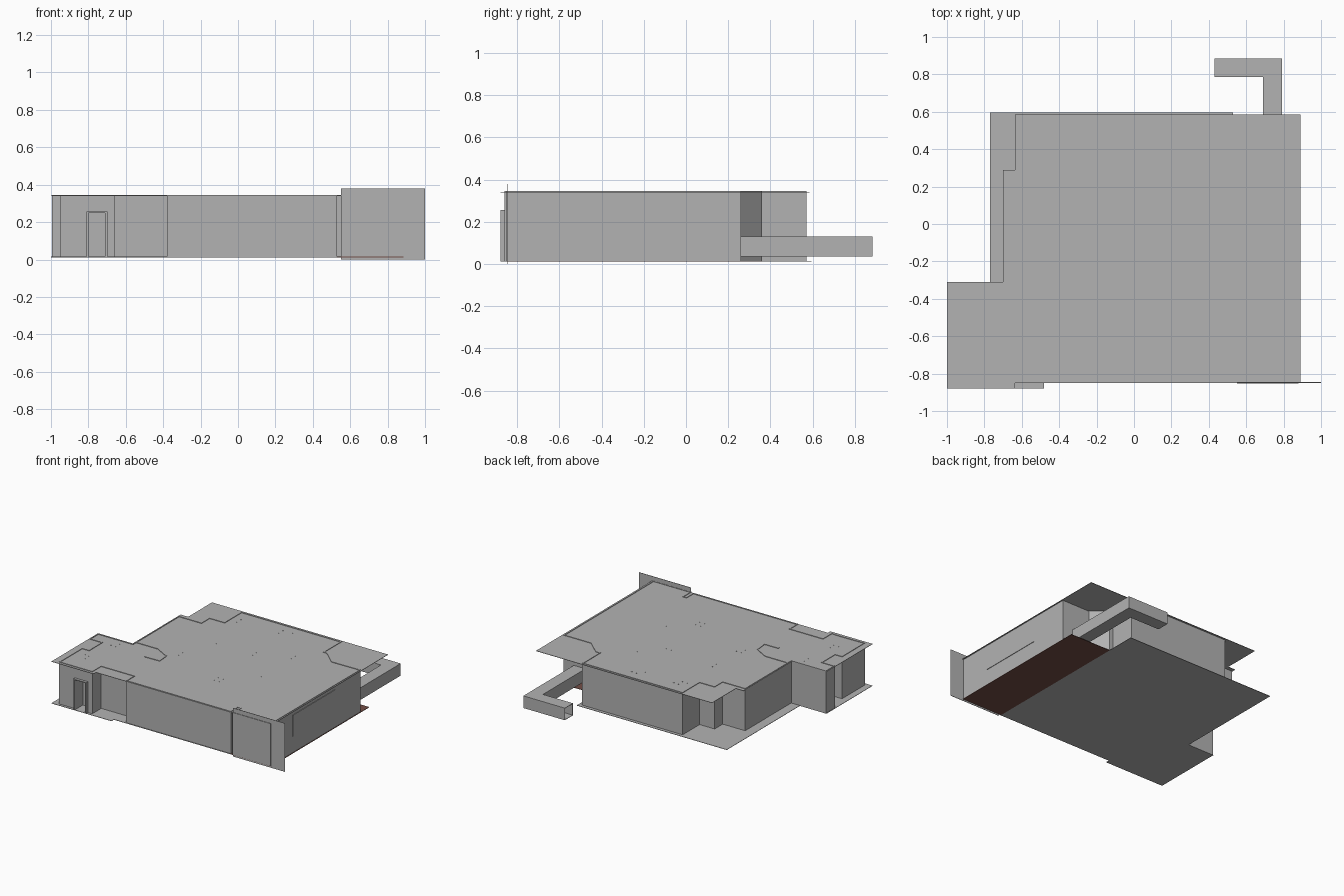
import bpy
import bmesh

cube = bpy.data.objects.get("Cube")
if cube:
    bpy.data.objects.remove(cube, do_unlink=True)


def make_material(name, colour):
    mat = bpy.data.materials.new(name)
    mat.use_nodes = True
    mat.diffuse_color = colour
    mat.node_tree.nodes["Principled BSDF"].inputs["Base Color"].default_value = colour
    return mat


GREY = make_material("plain grey", (0.45, 0.45, 0.45, 1))
BROWN = make_material("dark brown", (0.17, 0.075, 0.06, 1))

FLOOR_Z, CEILING_Z, WALL_TOP = 0.015, 0.342, 0.346


def finish(bm, name, mat):
    mesh = bpy.data.meshes.new(name)
    bm.to_mesh(mesh)
    bm.free()
    mesh.materials.append(mat)
    obj = bpy.data.objects.new(name, mesh)
    bpy.context.scene.collection.objects.link(obj)
    return obj


def slab(name, outline, bottom, top, mat=GREY):
    """Closed prism over a flat outline."""
    bm = bmesh.new()
    base = bm.faces.new([bm.verts.new((x, y, bottom)) for x, y in outline])
    moved = bmesh.ops.extrude_face_region(bm, geom=[base])["geom"]
    verts = [v for v in moved if isinstance(v, bmesh.types.BMVert)]
    bmesh.ops.translate(bm, verts=verts, vec=(0, 0, top - bottom))
    if base.is_valid is False or len(bm.faces) < len(outline) + 2:
        low = [v for v in bm.verts if v not in verts]
        bm.faces.new(low[:len(outline)])
    bmesh.ops.recalc_face_normals(bm, faces=bm.faces[:])
    return finish(bm, name, mat)


def box(name, x, y, z, mat=GREY):
    outline = [(x[0], y[0]), (x[1], y[0]), (x[1], y[1]), (x[0], y[1])]
    return slab(name, outline, z[0], z[1], mat)


def wall(name, path, bottom=FLOOR_Z, top=WALL_TOP, thickness=0.012):
    """Upright sheet along a path, thickened towards the inside."""
    bm = bmesh.new()
    columns = [[bm.verts.new((x, y, z)) for z in (bottom, top)] for x, y in path]
    for a, b in zip(columns, columns[1:]):
        bm.faces.new((a[0], b[0], b[1], a[1]))
    obj = finish(bm, name, GREY)
    mod = obj.modifiers.new("thickness", "SOLIDIFY")
    mod.thickness = thickness
    mod.offset = -1
    return obj


# Floor and ceiling sheets
slab("main_floor", [(-1, -.88), (-.48, -.88), (-.48, -.85), (.53, -.85),
                    (.53, .595), (-.77, .595), (-.77, -.31), (-1, -.31)],
     FLOOR_Z - 0.003, FLOOR_Z)
box("side_floor", (.53, .885), (-.85, .36), (FLOOR_Z - 0.003, FLOOR_Z), BROWN)
slab("ceiling", [(-1, -.88), (-.635, -.88), (-.635, -.85), (.89, -.85), (.89, .585),
                 (-.635, .585), (-.635, .29), (-.7, .29), (-.7, -.31), (-1, -.31)],
     CEILING_Z - 0.003, CEILING_Z)

# Outer walls, from one side of the doorway round to the other
wall("outer_walls", [
    (-.705, -.86), (-.66, -.86), (-.66, -.75), (-.38, -.75), (-.38, -.845),
    (.53, -.845), (.53, -.76), (.55, -.76), (.55, -.853), (.88, -.853),
    (.88, .26), (.64, .26), (.53, .36), (.5, .36), (.5, .57),
    (-.37, .57), (-.37, .36), (-.5, .36), (-.5, .26), (-.695, .26),
    (-.695, -.31), (-.995, -.31), (-.995, -.42), (-.89, -.42), (-.89, -.575),
    (-.95, -.575), (-.95, -.86), (-.805, -.86)])

# Inner partition whose top edge shows on the ceiling
wall("partition", [(-.69, -.28), (-.5, -.28), (-.39, -.34), (-.38, -.43), (-.5, -.43)])

# Doorway: lintel, jambs and recessed back
DOOR = (-.805, -.705)
wall("door_lintel", [(x, -.86) for x in DOOR], bottom=.25)
for side, x in zip(("right", "left"), DOOR):
    box("door_jamb_" + side, (x - .006, x + .006), (-.88, -.78), (FLOOR_Z, .256))
box("door_head", DOOR, (-.88, -.78), (.25, .256))
box("door_back", DOOR, (-.78, -.775), (FLOOR_Z, .25))

# Tall sheet at the front corner
box("front_panel", (.55, 1), (-.849, -.846), (0, .38))

# Window plate on the side wall
box("side_window", (.88, .884), (-.58, -.06), (.14, .31))


# Bent duct with an open end
def duct_path(inner, outer):
    return [(.43, inner), (.43, outer)]


TUBE = [(.69, .26), (.79, .26), (.79, .885), (.43, .885), (.43, .785), (.69, .785)]
for name, z in (("duct_bottom", .035), ("duct_top", .127)):
    slab(name, TUBE, z, z + .003)
wall("duct_outer_side", TUBE[:4][1:], .035, .13, .003)
wall("duct_inner_side", TUBE[4:] + TUBE[:1], .035, .13, .003)

# Clusters of tiny ceiling lights
CLUSTERS = [(-.28, -.25), (-.25, .06), (-.26, .44), (.11, .05), (.09, .46),
            (.17, -.45), (.33, -.26), (.33, .16), (-.81, -.39), (-.83, -.68)]
bm = bmesh.new()
for cx, cy in CLUSTERS:
    for i in range(3):
        for j in range(2):
            dot = bmesh.ops.create_cube(bm, size=0.006)["verts"]
            bmesh.ops.scale(bm, verts=dot, vec=(1, 1, 0.3))
            bmesh.ops.translate(bm, verts=dot, vec=(cx + (i - 1) * .04, cy + (j - .5) * .05, CEILING_Z))
finish(bm, "ceiling_lights", GREY)
